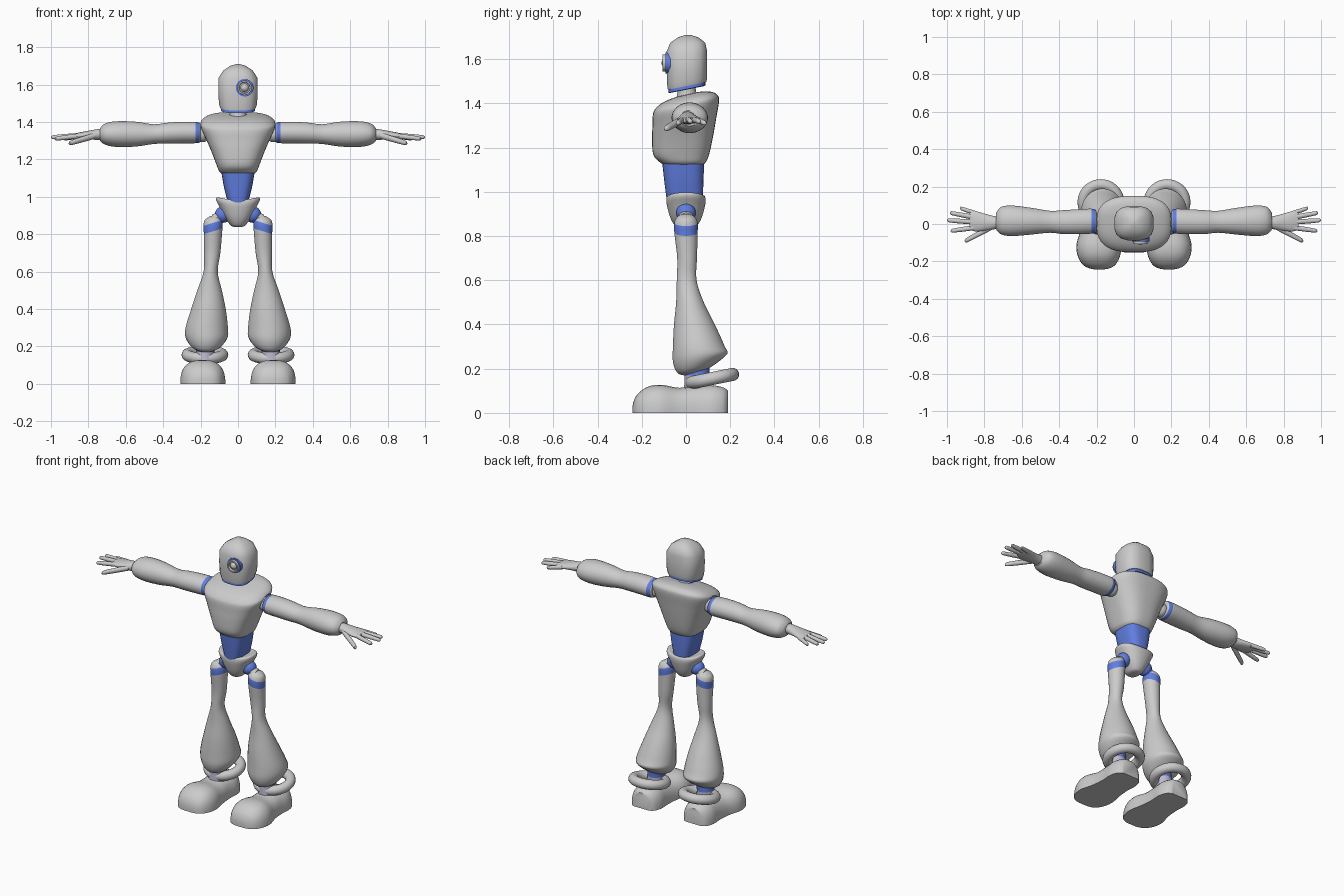
import bpy, bmesh
from math import cos, sin, pi, copysign
from mathutils import Vector, Matrix

old = bpy.data.objects.get("Cube")
if old:
    bpy.data.objects.remove(old, do_unlink=True)


def material(name, r, g, b):
    mat = bpy.data.materials.new(name)
    mat.use_nodes = True
    mat.diffuse_color = (r, g, b, 1)
    mat.node_tree.nodes["Principled BSDF"].inputs["Base Color"].default_value = (r, g, b, 1)
    return mat


GREY = material("light grey shell", .6, .6, .6)
BLUE = material("blue joint", .12, .21, .75)
LILAC = material("pale lilac joint", .52, .48, .62)


def finish(obj, mats, mirror=False, smooth=True):
    """Give materials, shading and an optional twin on the other side."""
    for mat in mats:
        obj.data.materials.append(mat)
    bpy.ops.object.select_all(action='DESELECT')
    obj.select_set(True)
    bpy.context.view_layer.objects.active = obj
    if smooth:
        bpy.ops.object.shade_smooth_by_angle(angle=pi / 4.5)
    if mirror:
        obj.modifiers.new("Mirror", 'MIRROR').use_clip = False
    return obj


def new_object(name, bm):
    bmesh.ops.recalc_face_normals(bm, faces=bm.faces)
    mesh = bpy.data.meshes.new(name)
    bm.to_mesh(mesh)
    bm.free()
    obj = bpy.data.objects.new(name, mesh)
    bpy.context.collection.objects.link(obj)
    return obj


def refine(rings, steps):
    """Run a smooth spline through the given rings."""
    pts = [Vector(r) for r in rings]
    out = []
    for i in range(len(pts) - 1):
        a, b, c, d = pts[max(i - 1, 0)], pts[i], pts[i + 1], pts[min(i + 2, len(pts) - 1)]
        for k in range(steps):
            t = k / steps
            out.append(b + (c - a) * t / 2 + (a - b * 2.5 + c * 2 - d / 2) * t * t
                       + (b * 3 - a - c * 3 + d) * t ** 3 / 2)
    return out + [pts[-1]]


def loft(name, axis, rings, n=2, segs=28, steps=4, bend=None, band=None, mats=(GREY,), mirror=False):
    """Skin rings (position, centre u, centre v, radius u, radius v) along an axis."""
    bm = bmesh.new()
    rings = refine(rings, steps) if steps > 1 else rings
    loops = []
    for t, cu, cv, ru, rv in rings:
        loop = []
        for k in range(segs):
            a = 2 * pi * (k + .5) / segs
            u = cu + ru * copysign(abs(cos(a)) ** (2 / n), cos(a))
            v = cv + rv * copysign(abs(sin(a)) ** (2 / n), sin(a))
            p = Vector({'x': (t, u, v), 'y': (u, t, v), 'z': (u, v, t)}[axis])
            loop.append(bm.verts.new(bend(p) if bend else p))
        loops.append(loop)
    for i in range(len(loops) - 1):
        mid = (rings[i][0] + rings[i + 1][0]) / 2
        for k in range(segs):
            j = (k + 1) % segs
            face = bm.faces.new((loops[i][k], loops[i][j], loops[i + 1][j], loops[i + 1][k]))
            if band and band[0] < mid < band[1]:
                face.material_index = 1
    bm.faces.new(loops[0])
    bm.faces.new(loops[-1])
    return finish(new_object(name, bm), mats, mirror)


def ball(name, centre, radius, mat=GREY, mirror=True, smooth=True):
    bm = bmesh.new()
    bmesh.ops.create_uvsphere(bm, u_segments=24, v_segments=16, radius=radius,
                              matrix=Matrix.Translation(centre))
    return finish(new_object(name, bm), [mat], mirror, smooth)


def ramp(value, low, high):
    return min(max((value - low) / (high - low), 0), 1)


# Head: faceted helmet with a slanted lower rim, blue seal and neck
def tilt_head(p):
    return p + Vector((0, 0, .2 * p.y * (1 - ramp(p.z, 1.48, 1.6))))


loft("head", 'z', [(1.478, 0, .005, .096, .088), (1.5, 0, .005, .103, .092), (1.56, 0, .004, .107, .093),
                   (1.635, 0, .004, .106, .093), (1.675, 0, .008, .08, .08), (1.7, 0, .01, .042, .045),
                   (1.71, 0, .008, .01, .01)], n=2.8, segs=16, steps=1, bend=tilt_head)
loft("head_seal", 'z', [(1.462, 0, .005, .082, .076), (1.464, 0, .005, .092, .084),
                        (1.485, 0, .005, .092, .084)], n=2.8, steps=1, bend=tilt_head, mats=[BLUE])
loft("neck", 'z', [(1.41, 0, .01, .06, .06), (1.44, 0, .005, .045, .045), (1.48, 0, 0, .042, .042)])

# Single off-centre eye
EX, EZ = .035, 1.583
loft("eye_socket", 'y', [(y, EX, EZ, .047, .047) for y in (-.07, -.093)], steps=1, mats=[BLUE])
loft("eye_rim", 'y', [(y, EX, EZ, r, r) for y, r in ((-.07, .04), (-.107, .038), (-.107, .03), (-.095, .028))],
     steps=1)
ball("eye_lens", (EX, -.088, EZ), .023, mirror=False)

# Torso with round shoulder sockets
torso = loft("torso", 'z', [(1.12, 0, -.01, .08, .085), (1.135, 0, -.015, .1, .105), (1.17, 0, -.022, .115, .127),
                            (1.25, 0, -.015, .145, .139), (1.32, 0, -.007, .175, .145), (1.38, 0, 0, .2, .15),
                            (1.405, 0, .002, .193, .142), (1.425, 0, .005, .16, .115),
                            (1.437, 0, .008, .1, .07), (1.44, 0, .01, .03, .03)], n=2.7, segs=40,
             bend=lambda p: p + Vector((0, 0, .22 * p.y * ramp(p.z, 1.2, 1.4))))
cutter = ball("socket_cutter", (.235, .015, 1.335), .075, smooth=False)
cutter.hide_render = True
cut = torso.modifiers.new("Sockets", 'BOOLEAN')
cut.operation, cut.object = 'DIFFERENCE', cutter
bpy.context.view_layer.objects.active = torso
bpy.ops.object.modifier_apply(modifier=cut.name)
bpy.data.objects.remove(cutter, do_unlink=True)
finish(torso, [])

# Waist and pelvis
loft("abdomen", 'z', [(.95, 0, -.007, .052, .078), (.98, 0, -.007, .058, .083), (1.06, 0, -.01, .077, .09),
                      (1.15, 0, -.014, .092, .096)], n=3, mats=[BLUE])
loft("pelvis", 'z', [(.838, 0, 0, .02, .025), (.843, 0, 0, .037, .045), (.86, 0, 0, .053, .06),
                     (.89, 0, 0, .075, .074), (.935, 0, 0, .1, .086), (.965, 0, 0, .117, .089),
                     (.983, 0, 0, .11, .082), (.98, 0, 0, .07, .06)], n=2.3,
     bend=lambda p: p + Vector((0, 0, 1.2 * p.x ** 2)))
ball("hip_socket", (.08, 0, .905), .044, BLUE)
loft("hip_joint", 'x', [(.05, 0, .9, .03, .03), (.1, 0, .89, .032, .03), (.14, 0, .87, .036, .034)], mirror=True)


# Legs: slanted blue band at the top, flared shin with a rising back edge
def shape_leg(p):
    top = -.3 * (p.x - .135) * ramp(p.z, .7, .8)
    base = .3 * (p.y - .065) * (1 - ramp(p.z, .2, .3))
    return p + Vector((0, 0, top + base))


loft("leg", 'z', [(.9, .14, 0, .012, .012), (.888, .14, 0, .038, .038), (.86, .135, 0, .05, .053),
                  (.815, .133, 0, .05, .053), (.7, .138, .005, .044, .045), (.6, .146, .003, .038, .045),
                  (.5, .152, .018, .066, .063), (.4, .158, .038, .093, .093), (.3, .167, .058, .114, .118),
                  (.25, .168, .064, .113, .124), (.21, .17, .055, .085, .095), (.19, .172, .05, .05, .055)],
     bend=shape_leg, band=(.815, .86), mats=[GREY, BLUE], mirror=True)

# Ankles, tilted cuffs and feet
loft("ankle", 'z', [(.1, .178, .05, .055, .06), (.17, .175, .05, .05, .056), (.21, .172, .05, .052, .058)],
     band=(.17, .25), mats=[LILAC, BLUE], mirror=True)
bpy.ops.mesh.primitive_torus_add(major_segments=36, minor_segments=14, major_radius=.095, minor_radius=.03,
                                 location=(.177, .117, .155), rotation=(.2, 0, 0))
cuff = bpy.context.object
cuff.name = "ankle_cuff"
bpy.ops.object.transform_apply(location=True, rotation=True, scale=True)
finish(cuff, [GREY], mirror=True)
loft("foot", 'y', [(-.242, .185, 0, .03, .03), (-.235, .185, 0, .06, .058), (-.215, .187, 0, .09, .09),
                   (-.17, .188, 0, .114, .12), (-.11, .188, 0, .12, .127), (-.03, .185, 0, .102, .114),
                   (.05, .185, 0, .095, .122), (.12, .185, 0, .098, .125), (.17, .185, 0, .082, .115),
                   (.19, .185, 0, .055, .1)], n=2.6, segs=32,
     bend=lambda p: Vector((p.x, p.y, max(p.z, 0))), mirror=True)

# Arms with a blue shoulder band
ball("shoulder_joint", (.19, .015, 1.335), .043)
loft("arm", 'x', [(.2, .015, 1.342, .045, .04), (.205, .015, 1.343, .06, .053), (.228, .015, 1.343, .067, .057),
                  (.3, .012, 1.343, .067, .058), (.38, .01, 1.34, .064, .056), (.45, .012, 1.335, .059, .053),
                  (.55, .015, 1.335, .072, .067), (.65, .017, 1.335, .082, .069), (.71, .018, 1.335, .074, .057),
                  (.737, .015, 1.333, .045, .035)], band=(.205, .228), mats=[GREY, BLUE], mirror=True)
loft("palm", 'x', [(.71, .01, 1.335, .03, .028), (.75, .007, 1.333, .036, .029), (.8, .01, 1.33, .046, .023),
                   (.85, .015, 1.326, .055, .018), (.88, .02, 1.325, .048, .011)], mirror=True)


# Fingers: tapered tubes with rounded tips
def finger(name, start, end, radius):
    a, b = Vector(start), Vector(end)
    rings = []
    for t, scale in ((0, 1), (.5, .95), (.9, .8), (.97, .55), (1, .15)):
        c = a.lerp(b, t)
        rings.append((c.x, c.y, c.z, radius * scale, radius * scale))
    loft(name, 'x', rings, segs=12, steps=2, mirror=True)


finger("thumb", (.76, -.015, 1.328), (.905, -.092, 1.285), .017)
finger("index_finger", (.84, -.018, 1.327), (.98, -.037, 1.31), .014)
finger("middle_finger", (.85, .01, 1.328), (1, .02, 1.318), .014)
finger("ring_finger", (.85, .035, 1.327), (.985, .06, 1.318), .014)
finger("little_finger", (.84, .055, 1.325), (.93, .085, 1.31), .013)
